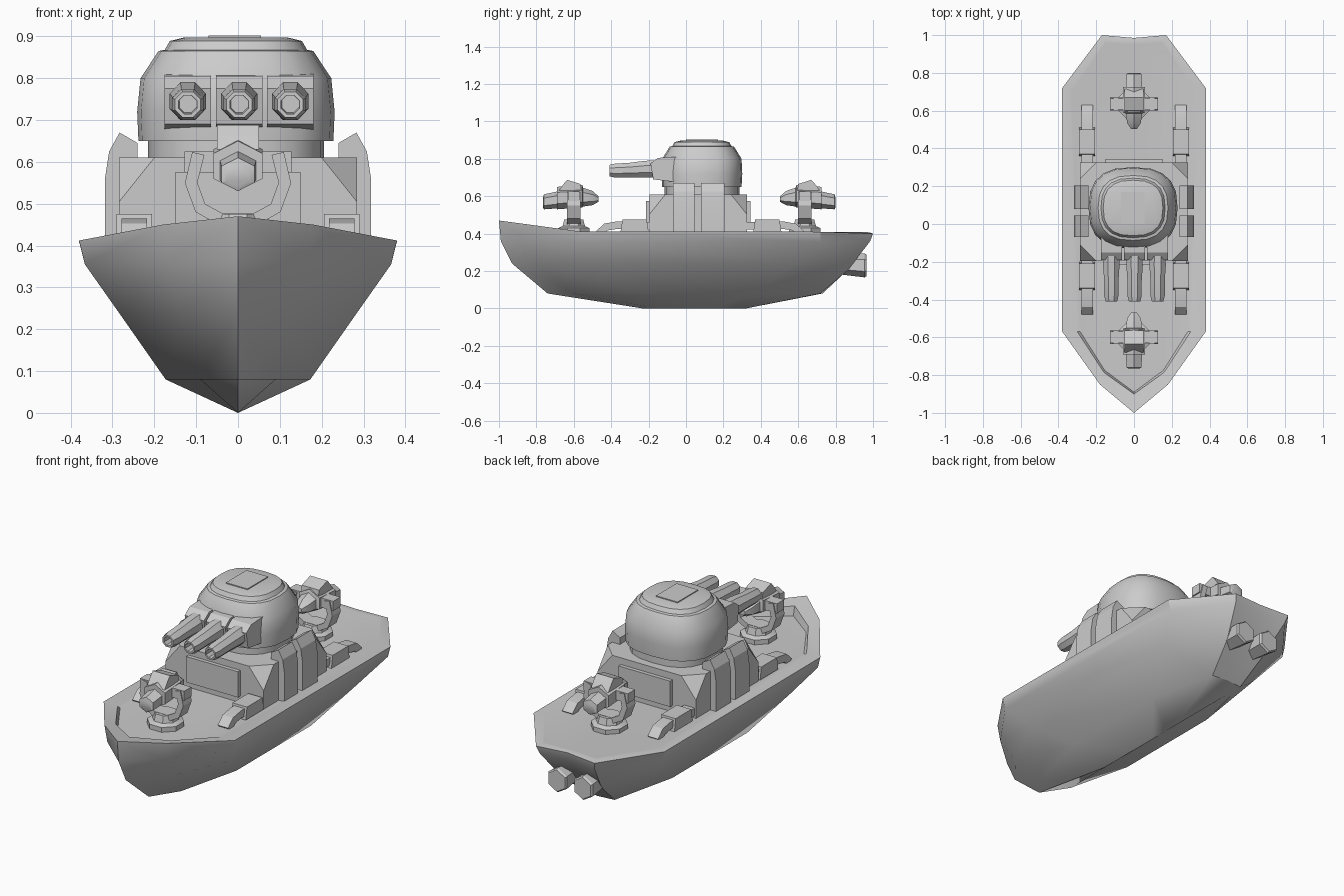
import bpy, bmesh
from math import sin, cos, pi, copysign, radians
from mathutils import Vector, Matrix

if "Cube" in bpy.data.objects:
    bpy.data.objects.remove(bpy.data.objects["Cube"])


def finish(name, bm, angle=30, mat=None):
    bmesh.ops.remove_doubles(bm, verts=bm.verts, dist=1e-4)
    if mat:
        bm.transform(mat)
    bmesh.ops.recalc_face_normals(bm, faces=bm.faces)
    me = bpy.data.meshes.new(name)
    bm.to_mesh(me)
    bm.free()
    ob = bpy.data.objects.new(name, me)
    bpy.context.collection.objects.link(ob)
    bpy.ops.object.select_all(action='DESELECT')
    ob.select_set(True)
    bpy.context.view_layer.objects.active = ob
    bpy.ops.object.shade_smooth_by_angle(angle=radians(angle))
    return ob


def loft(name, rings, angle=30, mat=None):
    bm = bmesh.new()
    vs = [[bm.verts.new(p) for p in r] for r in rings]
    n = len(rings[0])
    for a, b in zip(vs, vs[1:]):
        for i in range(n):
            j = (i + 1) % n
            bm.faces.new((a[i], a[j], b[j], b[i]))
    bm.faces.new(vs[0])
    bm.faces.new(vs[-1])
    return finish(name, bm, angle, mat)


def box(name, x, y, z, bevel=0.0, mat=None):
    bm = bmesh.new()
    bmesh.ops.create_cube(bm, size=1)
    for v in bm.verts:
        v.co = [(a + b) / 2 + c * (b - a) for (a, b), c in zip((x, y, z), v.co)]
    if bevel:
        bmesh.ops.bevel(bm, geom=bm.edges[:], offset=bevel, segments=1, affect='EDGES')
    return finish(name, bm, 20, mat)


def along_y(name, sections, x, sides=8, angle=30, mat=None):
    # sections: (y, centre z, x radius, z radius)
    rings = [[(x + rx * cos(2 * pi * (i + .5) / sides), y, z + rz * sin(2 * pi * (i + .5) / sides))
              for i in range(sides)] for y, z, rx, rz in sections]
    return loft(name, rings, angle, mat)


def prism(name, outline, axis, lo, hi, mat=None, angle=20):
    # extrude a 2D outline along the x (0) or y (1) axis
    def put(p, d):
        return (d, p[0], p[1]) if axis == 0 else (p[0], d, p[1])
    return loft(name, [[put(p, d) for p in outline] for d in (lo, hi)], angle, mat)


def strip(path, t):
    # thicken a 2D path into a closed outline
    pts = [Vector(p) for p in path]
    left, right = [], []
    for i, p in enumerate(pts):
        d = (pts[min(i + 1, len(pts) - 1)] - pts[max(i - 1, 0)]).normalized()
        nrm = Vector((-d.y, d.x)) * t / 2
        left.append(p + nrm)
        right.append(p - nrm)
    return left + right[::-1]


# hull: half outlines from bow to stern, inner deck first, keel last
half = [
    [(0, -.89, .405), (.155, -.775, .405), (.285, -.57, .405), (.33, .70, .409), (.15, .96, .407), (0, .95, .407)],
    [(0, -.90, .455), (.16, -.785, .435), (.30, -.57, .41), (.34, .71, .41), (.155, .97, .408), (0, .96, .408)],
    [(0, -1.0, .47), (.18, -.85, .45), (.38, -.57, .412), (.38, .72, .41), (.17, 1.0, .40), (0, .985, .405)],
    [(0, -.99, .36), (.17, -.84, .36), (.366, -.57, .355), (.366, .72, .355), (.16, .985, .36), (0, .975, .36)],
    [(0, -.93, .24), (.13, -.77, .23), (.285, -.46, .24), (.285, .58, .24), (.12, .87, .21), (0, .86, .21)],
    [(0, -.74, .08), (.09, -.60, .08), (.173, -.26, .08), (.173, .36, .08), (.09, .72, .08), (0, .73, .08)],
    [(0, -.23, 0), (0, -.15, 0), (0, 0, 0), (0, .15, 0), (0, .25, 0), (0, .32, 0)]]
bm = bmesh.new()
for s in (1, -1):
    rows = [[bm.verts.new((s * x, y, z)) for x, y, z in r] for r in half]
    for a, b in zip(rows, rows[1:]):
        for i in range(5):
            bm.faces.new((a[i], a[i + 1], b[i + 1], b[i]))
    bm.faces.new(rows[0])
finish('hull', bm, 33)

# deckhouse with cut upper corners
bm = bmesh.new()
bmesh.ops.create_cube(bm, size=1)
for v in bm.verts:
    v.co = (v.co.x * .57, .065 + v.co.y * .52, .505 + v.co.z * .21)
for sx in (1, -1):
    for sy in (1, -1):
        corner = Vector((sx * .285, .065 + sy * .26, .61))
        nrm = Vector((sx, sy, .8)).normalized()
        geom = bm.verts[:] + bm.edges[:] + bm.faces[:]
        res = bmesh.ops.bisect_plane(bm, geom=geom, plane_co=corner - Vector((sx * .085, 0, 0)),
                                     plane_no=nrm, clear_outer=True)
        edges = [e for e in res['geom_cut'] if isinstance(e, bmesh.types.BMEdge)]
        bmesh.ops.holes_fill(bm, edges=edges, sides=0)
finish('deckhouse', bm, 20)
box('front_panel', (-.15, .15), (-.215, -.19), (.44, .575))
box('rear_panel', (-.15, .15), (.32, .345), (.44, .575))

# side lockers
locker = [(.24, .40), (.318, .40), (.318, .56), (.308, .625), (.283, .67), (.24, .645)]
for s in (1, -1):
    for y0, y1 in ((-.07, .045), (.08, .205)):
        prism('side_locker', [(s * x, z) for x, z in locker], 1, y0, y1)


# turret
def oval(rx, ry, z, n=20):
    def sq(c):
        return copysign(abs(c) ** .78, c)
    return [(rx * sq(cos(2 * pi * i / n)) - .005, .085 + ry * sq(sin(2 * pi * i / n)), z) for i in range(n)]


loft('turret', [oval(*r) for r in ((.21, .20, .60), (.21, .20, .652), (.233, .212, .65), (.236, .216, .72),
     (.228, .212, .80), (.185, .172, .865), (.17, .158, .868), (.158, .147, .889), (.125, .115, .897))], 35)
box('turret_hatch', (-.07, .055), (.0, .17), (.88, .902))

# main guns with hollow muzzles
for x in (-.12, .003, .125):
    prism('gun_mantlet', [(-.175, .69), (-.05, .675), (-.05, .81), (-.15, .805), (-.19, .775)], 0, x - .056, x + .056)
    along_y('gun_barrel', [(-.15, .745, .045, .05), (-.22, .745, .047, .048), (-.30, .74, .041, .042),
            (-.38, .737, .041, .04), (-.41, .737, .033, .033), (-.41, .737, .024, .024),
            (-.34, .738, .022, .022)], x, 8)

# deck guns, fore and aft; built around the local origin facing -y
for pos, turn in (((0, -.60, 0), 0), ((0, .635, 0), pi)):
    m = Matrix.Translation(pos) @ Matrix.Rotation(turn, 4, 'Z')
    rings = [[(r * cos(pi * (i + .5) / 4), r * sin(pi * (i + .5) / 4), z) for i in range(8)]
             for r, z in ((.09, .40), (.09, .43), (.065, .44), (.055, .475))]
    loft('deck_gun_base', rings, 30, m)
    yoke = [(-.095, .62), (-.112, .55), (-.09, .49), (-.04, .462), (.04, .462), (.09, .49), (.112, .55), (.095, .62)]
    prism('deck_gun_yoke', strip(yoke, .03), 1, -.035, .035, m)
    along_y('deck_gun_body', [(-.165, .565, .035, .022), (-.16, .57, .045, .04), (-.09, .58, .05, .045),
            (-.09, .59, .068, .06), (.045, .60, .068, .06), (.05, .595, .05, .05), (.10, .59, .042, .038),
            (.132, .585, .018, .015)], 0, 6, 30, m)
    prism('deck_gun_sight', [(-.08, .63), (.04, .63), (.035, .665), (-.035, .688), (-.055, .665)], 0, -.05, .05, m)
    box('deck_gun_pivot', (-.128, .128), (-.03, .03), (.575, .625), 0, m)

# deck pipes with a clamp in the middle
for s in (1, -1):
    for path, y0, y1 in (([(-.16, .44), (-.37, .445), (-.43, .435), (-.465, .40)], -.35, -.2),
                         ([(.29, .44), (.52, .445), (.58, .435), (.615, .40)], .36, .51)):
        x = s * .248
        prism('deck_pipe', strip(path, .04), 0, x - .03, x + .03)
        prism('pipe_clamp', [(y0, .41), (y1, .41), (y1 - .01, .475), (y0 + .01, .475)], 0, x - .042, x + .042)

# stern thrusters
for x in (-.075, .075):
    along_y('thruster', [(.74, .24, .04, .045), (.84, .235, .05, .055), (.955, .23, .062, .064),
            (.965, .23, .055, .057)], x, 6)
